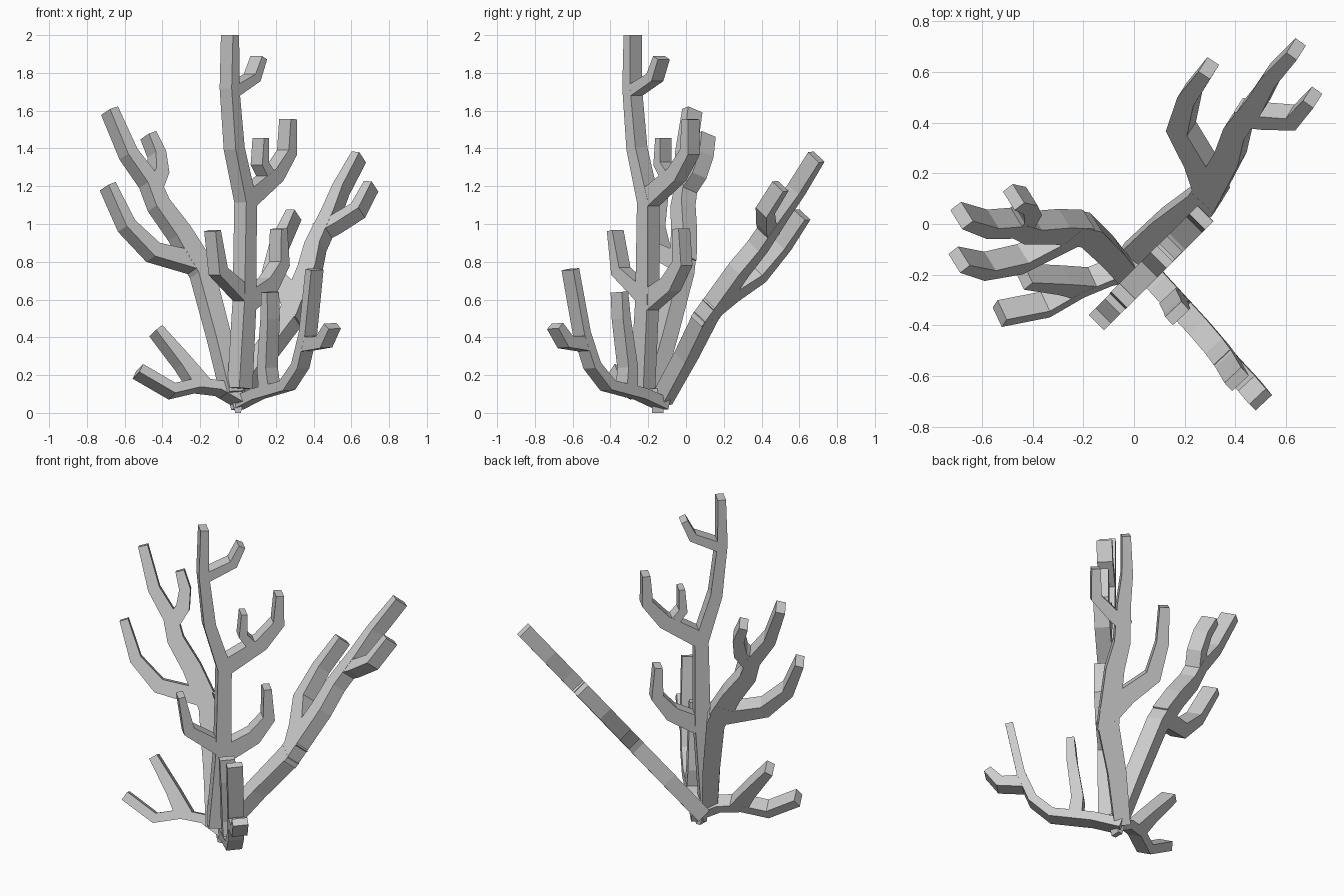
import bpy, bmesh
from mathutils import Vector


def add_branch(bm, pts, widths, normal, thick):
    """Flat mitred ribbon with a rectangular section, lying in the frond plane."""
    rings = []
    last = len(pts) - 1
    for i, p in enumerate(pts):
        a = (pts[i] - pts[max(i - 1, 0)]).normalized()
        b = (pts[min(i + 1, last)] - pts[i]).normalized()
        tangent = (a + b).normalized()
        cos_half = max(tangent.dot(b if i < last else a), 0.6)
        side = normal.cross(tangent).normalized() * (widths[i] / 2 / cos_half)
        up = normal * thick / 2
        rings.append([bm.verts.new(p + s * side + u * up)
                      for s, u in ((1, 1), (-1, 1), (-1, -1), (1, -1))])
    for r, q in zip(rings, rings[1:]):
        for k in range(4):
            bm.faces.new((r[k], r[(k + 1) % 4], q[(k + 1) % 4], q[k]))
    bm.faces.new(rings[0])
    bm.faces.new(rings[-1])


def make_frond(name, place, normal, branches, thick):
    """Each branch is (start width, end width, list of 2D points)."""
    bm = bmesh.new()
    n = Vector(normal).normalized()
    for j, (w0, w1, path) in enumerate(branches):
        pts = [Vector(place(*p)) for p in path]
        ws = [w0 + (w1 - w0) * i / (len(pts) - 1) for i in range(len(pts))]
        add_branch(bm, pts, ws, n, thick * (1 - 0.01 * j))
    bmesh.ops.recalc_face_normals(bm, faces=bm.faces)
    mesh = bpy.data.meshes.new(name)
    bm.to_mesh(mesh)
    bm.free()
    bpy.context.collection.objects.link(bpy.data.objects.new(name, mesh))


# tall central frond, points are (x, z)
make_frond("central_frond", lambda x, z: (x, x - 0.24, z), (1, -1, 0), [
    (0.10, 0.047, [(0.01, 0.13), (0.035, 0.6), (0.04, 1.12), (-0.02, 1.4), (-0.045, 1.72), (-0.042, 2.0)]),
    (0.06, 0.04, [(-0.04, 1.7), (0.075, 1.775), (0.11, 1.88)]),
    (0.10, 0.045, [(0.03, 1.12), (0.19, 1.26), (0.26, 1.38), (0.265, 1.555)]),
    (0.06, 0.035, [(0.16, 1.24), (0.115, 1.32), (0.12, 1.455)]),
    (0.11, 0.045, [(0.03, 0.58), (0.16, 0.68), (0.22, 0.79), (0.215, 0.975)]),
    (0.09, 0.04, [(0.04, 0.61), (-0.105, 0.75), (-0.135, 0.965)]),
], 0.09)

# leaning frond at the back right, points are (x, y)
make_frond("back_right_frond",
           lambda x, y: (x, y, 0.09 + 0.66 * x + 1.04 * (y + 0.12)), (0.66, 1.04, -1), [
    (0.09, 0.12, [(-0.02, -0.13), (0.13, 0.0), (0.29, 0.11)]),
    (0.12, 0.05, [(0.27, 0.085), (0.38, 0.28), (0.41, 0.38), (0.49, 0.49), (0.545, 0.585), (0.64, 0.69)]),
    (0.12, 0.055, [(0.31, 0.12), (0.26, 0.25), (0.185, 0.385), (0.22, 0.51), (0.295, 0.615)]),
    (0.08, 0.05, [(0.42, 0.44), (0.52, 0.425), (0.635, 0.42), (0.705, 0.50)]),
], 0.088)

# left frond, points are (x, z)
make_frond("left_frond",
           lambda x, z: (x, -0.175 + 0.62 * x + 0.42 * (z - 0.1), z), (0.62, -1, 0.42), [
    (0.09, 0.11, [(-0.03, 0.1), (-0.10, 0.4), (-0.19, 0.74), (-0.26, 0.87)]),
    (0.12, 0.055, [(-0.22, 0.80), (-0.31, 0.95), (-0.42, 1.10), (-0.47, 1.22), (-0.58, 1.37), (-0.68, 1.60)]),
    (0.10, 0.05, [(-0.22, 0.79), (-0.45, 0.85), (-0.59, 0.99), (-0.69, 1.20)]),
    (0.09, 0.05, [(-0.46, 1.18), (-0.42, 1.27), (-0.43, 1.37), (-0.475, 1.47)]),
], 0.095)

# low frond at the left, points are (x, z)
make_frond("low_left_frond",
           lambda x, z: (x, -0.17 + 0.47 * x + 0.47 * (z - 0.08), z), (0.47, -1, 0.47), [
    (0.05, 0.055, [(0.02, 0.06), (-0.1, 0.13), (-0.22, 0.145), (-0.35, 0.115), (-0.53, 0.22)]),
    (0.10, 0.05, [(-0.2, 0.14), (-0.29, 0.26), (-0.435, 0.435)]),
], 0.092)

# low frond at the front right, points are (x, z)
make_frond("front_right_frond",
           lambda x, z: (x, -0.13 - 1.07 * x - 0.07 * (z - 0.06), z), (1.07, 1, 0.07), [
    (0.06, 0.045, [(-0.01, 0.045), (0.1, 0.10), (0.26, 0.145), (0.33, 0.25), (0.37, 0.42), (0.405, 0.76)]),
    (0.08, 0.045, [(0.35, 0.365), (0.455, 0.375), (0.50, 0.46)]),
    (0.08, 0.045, [(0.17, 0.10), (0.155, 0.24), (0.17, 0.5), (0.17, 0.64)]),
], 0.09)

# small root block where the fronds meet
make_frond("root", lambda x, z: (x, -0.15, z), (0, 1, 0), [
    (0.03, 0.07, [(0.0, 0.0), (0.0, 0.04), (0.0, 0.13)]),
], 0.06)
